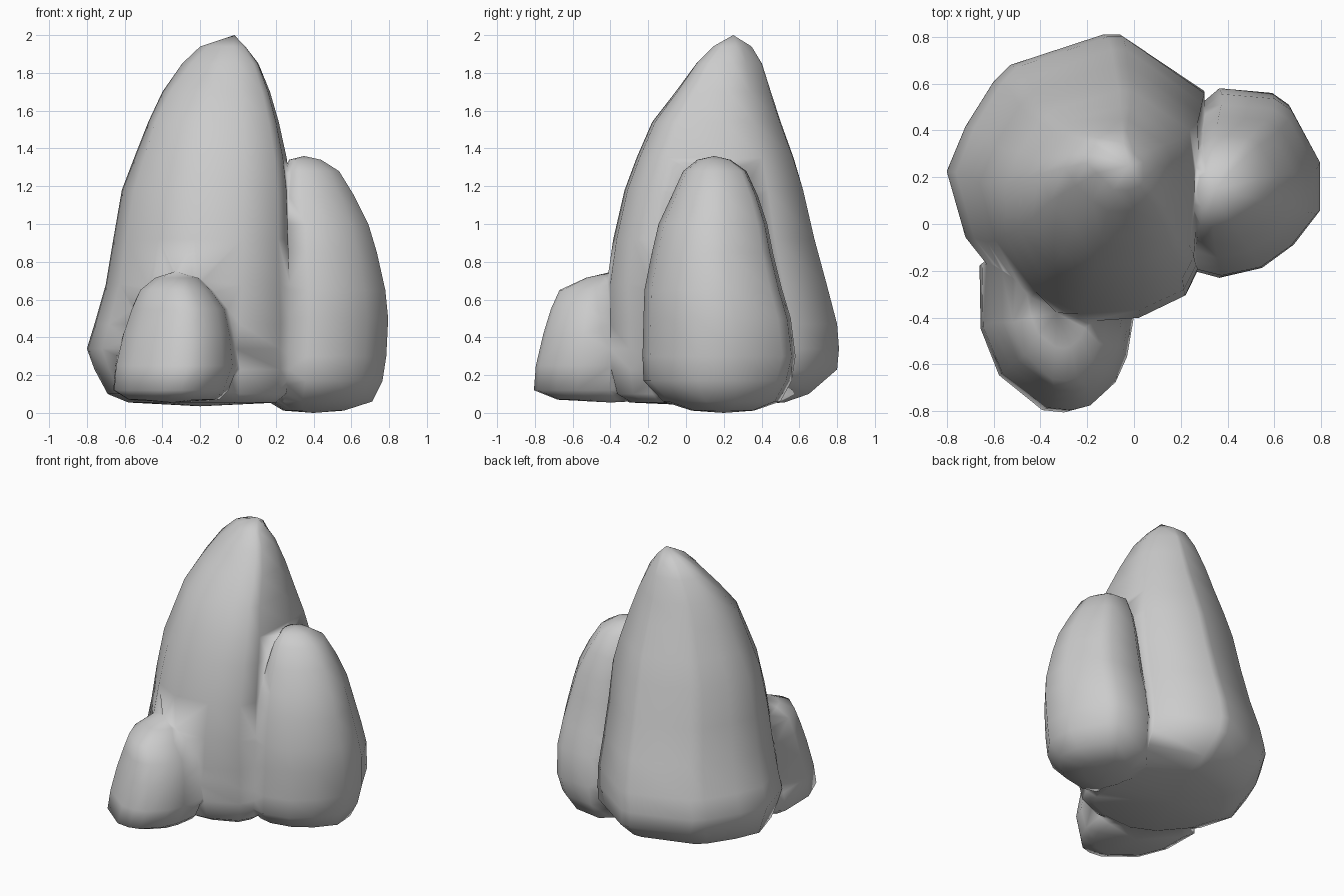
import bpy, bmesh


def rock(name, outline, levels, top, bottom):
    """Loft a plan outline through levels of (z, x0, x1, y0, y1[, ++ trim, -- trim])."""
    xs, ys = [p[0] for p in outline], [p[1] for p in outline]
    cx, hx = (min(xs) + max(xs)) / 2, (max(xs) - min(xs)) / 2
    cy, hy = (min(ys) + max(ys)) / 2, (max(ys) - min(ys)) / 2
    bm = bmesh.new()
    rings = []
    for z, x0, x1, y0, y1, *trim in levels:
        ring = []
        for x, y in outline:
            u, v = (x - cx) / hx, (y - cy) / hy
            t = trim[0 if u > 0 else 1] if trim else 0
            k = 1 - t * max(u * v, 0)
            ring.append(bm.verts.new(((x0 + x1) / 2 + u * k * (x1 - x0) / 2,
                                      (y0 + y1) / 2 + v * k * (y1 - y0) / 2, z)))
        rings.append(ring)
    n = len(outline)
    for a, b in zip(rings, rings[1:]):
        for i in range(n):
            j = (i + 1) % n
            bm.faces.new((a[i], a[j], b[j], b[i]))
    for ring, tip in ((rings[0], bottom), (rings[-1], top)):
        v = bm.verts.new(tip)
        for i in range(n):
            bm.faces.new((ring[i], ring[(i + 1) % n], v))
    bmesh.ops.recalc_face_normals(bm, faces=bm.faces)
    mesh = bpy.data.meshes.new(name)
    bm.to_mesh(mesh)
    bm.free()
    ob = bpy.data.objects.new(name, mesh)
    bpy.context.collection.objects.link(ob)
    return ob


# Tall main boulder
tall = rock("rock_cluster",
     [(-.80, .22), (-.72, .41), (-.60, .60), (-.53, .67), (-.13, .80), (-.06, .80),
      (.30, .56), (.31, .25), (.28, -.18), (.22, -.30), (0, -.40), (-.30, -.42),
      (-.52, -.31), (-.72, -.06)],
     [(.055, -.58, .22, -.30, .52), (.10, -.69, .28, -.38, .65),
      (.23, -.76, .31, -.415, .80), (.34, -.80, .31, -.42, .81),
      (.47, -.76, .31, -.42, .80), (.68, -.70, .30, -.42, .745),
      (.92, -.66, .29, -.385, .68), (1.18, -.615, .28, -.325, .62),
      (1.35, -.55, .26, -.26, .575, .06, -.04), (1.54, -.475, .22, -.175, .51, .12, -.12),
      (1.70, -.40, .175, -.055, .46, .2, 0), (1.85, -.295, .115, .05, .415, .35, .3),
      (1.94, -.20, .045, .14, .37, .6, .6)],
     (-.02, .25, 2.0), (-.2, .15, .035))

# Medium boulder on the right
side = rock("side_rock",
     [(.18, .20), (.22, .42), (.31, .52), (.38, .58), (.60, .56), (.67, .51),
      (.79, .28), (.79, .07), (.68, -.08), (.55, -.18), (.38, -.22), (.27, -.19),
      (.20, 0)],
     [(.012, .24, .56, .03, .36), (.06, .16, .71, -.12, .50, .15, 0),
      (.17, .16, .765, -.225, .56, .08, 0), (.30, .16, .785, -.23, .58),
      (.50, .17, .795, -.225, .555), (.65, .175, .78, -.22, .51),
      (.85, .18, .735, -.18, .46), (1.0, .195, .69, -.145, .43),
      (1.15, .21, .615, -.075, .38), (1.28, .24, .535, -.015, .32),
      (1.34, .27, .44, .06, .235)],
     (.35, .15, 1.36), (.40, .2, 0))

# Small boulder in front
small = rock("small_rock",
     [(-.66, -.17), (-.655, -.44), (-.57, -.64), (-.37, -.79), (-.27, -.80),
      (-.19, -.78), (-.08, -.68), (-.03, -.57), (0, -.40), (-.10, -.22),
      (-.30, -.05), (-.55, -.08)],
     [(.07, -.58, -.10, -.68, -.10), (.12, -.66, -.05, -.805, -.06),
      (.25, -.65, 0, -.795, -.05), (.42, -.61, -.02, -.755, -.06),
      (.55, -.565, -.05, -.715, -.10), (.65, -.52, -.13, -.67, -.15),
      (.715, -.44, -.20, -.53, -.25)],
     (-.33, -.38, .75), (-.35, -.4, .055))

# Fuse the boulders into one continuous stone surface
bpy.context.view_layer.objects.active = tall
for other in (side, small):
    mod = tall.modifiers.new("fuse", "BOOLEAN")
    mod.operation, mod.solver, mod.object = "UNION", "EXACT", other
    bpy.ops.object.modifier_apply(modifier=mod.name)
    bpy.data.objects.remove(other)
bm = bmesh.new()
bm.from_mesh(tall.data)
bmesh.ops.remove_doubles(bm, verts=bm.verts, dist=.015)
bmesh.ops.triangulate(bm, faces=[f for f in bm.faces if len(f.verts) > 4])
for f in bm.faces:
    f.smooth = True
bm.to_mesh(tall.data)
bm.free()
